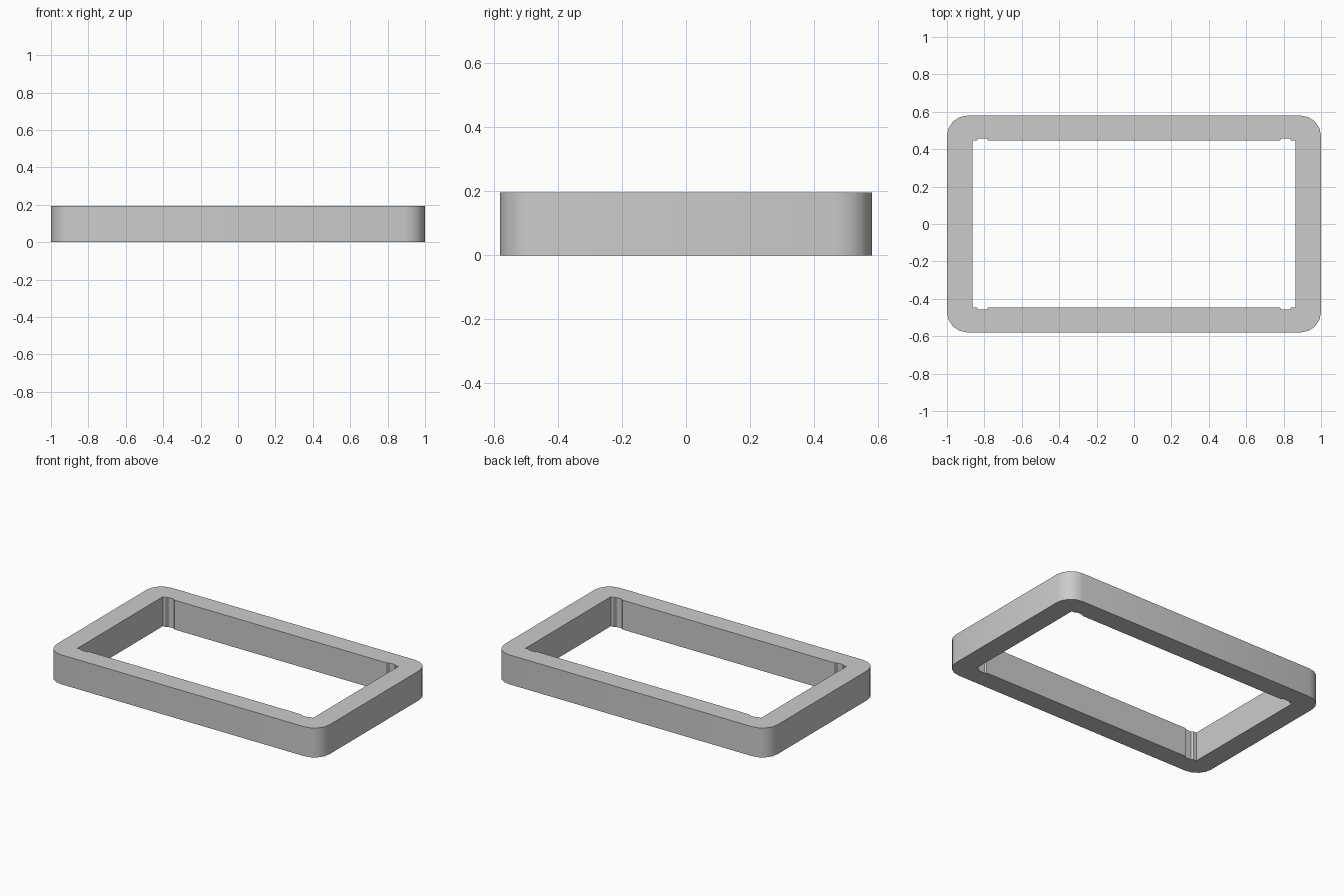
import bpy, bmesh, math

cube = bpy.data.objects.get("Cube")
if cube:
    bpy.data.objects.remove(cube, do_unlink=True)

HX, HY, HEIGHT = 1.0, 0.58, 0.195
RADIUS, STEPS = 0.11, 4

mat = bpy.data.materials.new("plain_grey")
mat.use_nodes = True
grey = (0.6, 0.6, 0.6, 1)
mat.diffuse_color = grey
mat.node_tree.nodes["Principled BSDF"].inputs["Base Color"].default_value = grey


def four_corners(quarter):
    """Mirror a counter-clockwise quarter outline into a closed loop."""
    flip = quarter[::-1]
    return (quarter + [(-x, y) for x, y in flip]
            + [(-x, -y) for x, y in quarter] + [(x, -y) for x, y in flip])


# Rounded outer outline
angles = [math.pi / 2 * i / STEPS for i in range(STEPS + 1)]
outer = four_corners([(HX - RADIUS + RADIUS * math.cos(a),
                       HY - RADIUS + RADIUS * math.sin(a)) for a in angles])

# Inner opening with a shallow relief groove near each corner
inner = four_corners([(0.863, 0.447), (0.84, 0.447), (0.832, 0.457),
                      (0.788, 0.457), (0.78, 0.447)])

# Fill between the outlines and extrude into the frame
bm = bmesh.new()
edges = []
for outline in (outer, inner):
    verts = [bm.verts.new((x, y, 0)) for x, y in outline]
    edges += [bm.edges.new((v, verts[i - 1])) for i, v in enumerate(verts)]
bmesh.ops.triangle_fill(bm, edges=edges, use_beauty=True)
result = bmesh.ops.extrude_face_region(bm, geom=bm.faces[:], use_keep_orig=True)
top = [g for g in result["geom"] if isinstance(g, bmesh.types.BMVert)]
bmesh.ops.translate(bm, verts=top, vec=(0, 0, HEIGHT))
bmesh.ops.recalc_face_normals(bm, faces=bm.faces[:])

mesh = bpy.data.meshes.new("frame")
bm.to_mesh(mesh)
bm.free()
mesh.materials.append(mat)
frame = bpy.data.objects.new("frame", mesh)
bpy.context.collection.objects.link(frame)

# Smooth the rounded corners only
bpy.context.view_layer.objects.active = frame
frame.select_set(True)
bpy.ops.object.shade_smooth_by_angle(angle=math.radians(30))
